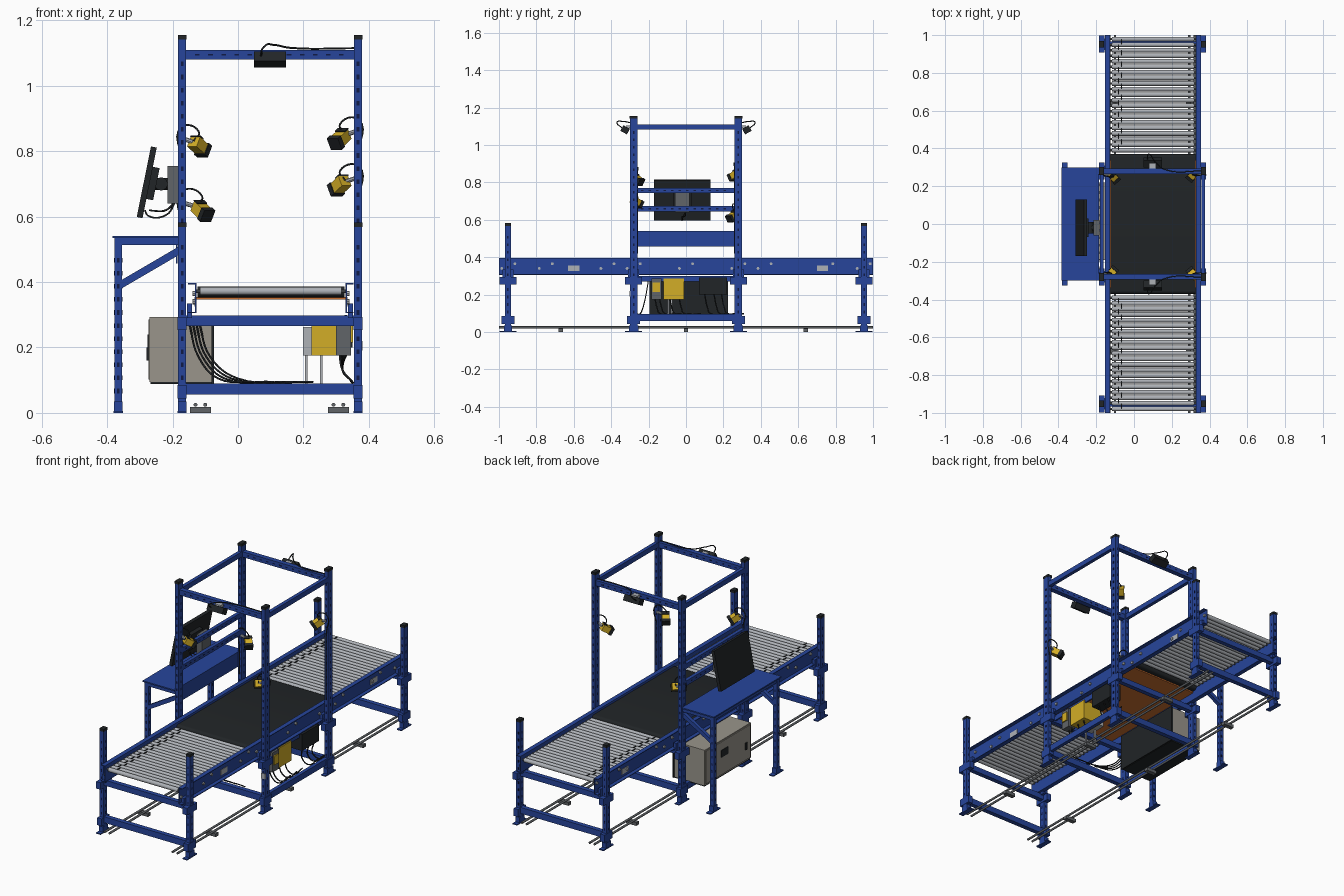
import bpy, bmesh, math
from mathutils import Vector, Matrix

if "Cube" in bpy.data.objects:
    bpy.data.objects.remove(bpy.data.objects["Cube"])

def mat(name, c):
    m = bpy.data.materials.new(name)
    m.diffuse_color = (*c, 1)
    m.use_nodes = True
    m.node_tree.nodes["Principled BSDF"].inputs["Base Color"].default_value = m.diffuse_color
    return m

BLUE = mat("blue_paint", (0.02, 0.06, 0.33))
DARK = mat("dark_rubber", (0.015, 0.018, 0.02))
NAVY = mat("slot_shadow", (0.005, 0.01, 0.06))
STEEL = mat("steel", (0.42, 0.44, 0.47))
BEIGE = mat("cabinet_grey", (0.32, 0.30, 0.26))
YELLOW = mat("yellow", (0.65, 0.42, 0.02))
ORANGE = mat("orange", (0.6, 0.16, 0.03))
PIPE = mat("pipe_grey", (0.12, 0.13, 0.14))

def finish(name, bm, m, smooth=False):
    bmesh.ops.recalc_face_normals(bm, faces=bm.faces)
    me = bpy.data.meshes.new(name)
    bm.to_mesh(me)
    bm.free()
    me.materials.append(m)
    ob = bpy.data.objects.new(name, me)
    bpy.context.collection.objects.link(ob)
    if smooth:
        bpy.context.view_layer.objects.active = ob
        ob.select_set(True)
        bpy.ops.object.shade_smooth_by_angle(angle=math.radians(40))
        ob.select_set(False)
    return ob

def boxes(name, bounds, m, M=Matrix()):
    """One mesh of many boxes, each (x0, x1, y0, y1, z0, z1)."""
    bm = bmesh.new()
    for x0, x1, y0, y1, z0, z1 in bounds:
        T = Matrix.Translation(((x0+x1)/2, (y0+y1)/2, (z0+z1)/2))
        bmesh.ops.create_cube(bm, size=1, matrix=M @ T @ Matrix.Diagonal((x1-x0, y1-y0, z1-z0, 1)))
    return finish(name, bm, m)

def rods(name, items, m, seg=16):
    """One mesh of cylinders, each (start, end, radius)."""
    bm = bmesh.new()
    for a, b, r in items:
        a, b = Vector(a), Vector(b)
        R = (b-a).to_track_quat('Z', 'Y').to_matrix().to_4x4()
        bmesh.ops.create_cone(bm, cap_ends=True, segments=seg, radius1=r, radius2=r, depth=(b-a).length,
                              matrix=Matrix.Translation((a+b)/2) @ R)
    return finish(name, bm, m, True)

def prism(name, pts, axis, a, b, m, smooth=False):
    """Extrude a profile: (x, z) along y, or (y, z) along x."""
    bm = bmesh.new()
    put = (lambda p, t: (p[0], t, p[1])) if axis == 'y' else (lambda p, t: (t, p[0], p[1]))
    f = bm.faces.new([bm.verts.new(put(p, a)) for p in pts])
    g = bmesh.ops.extrude_face_region(bm, geom=[f])
    d = Vector(put((0, 0), b-a))
    bmesh.ops.translate(bm, vec=d, verts=[v for v in g['geom'] if isinstance(v, bmesh.types.BMVert)])
    return finish(name, bm, m, smooth)

def cable(name, pts, r=0.003, m=DARK):
    cu = bpy.data.curves.new(name, 'CURVE')
    cu.dimensions = '3D'
    cu.bevel_depth, cu.bevel_resolution, cu.resolution_u = r, 1, 6
    sp = cu.splines.new('BEZIER')
    sp.bezier_points.add(len(pts)-1)
    for p, co in zip(sp.bezier_points, pts):
        p.co = co
        p.handle_left_type = p.handle_right_type = 'AUTO'
    cu.materials.append(m)
    bpy.context.collection.objects.link(bpy.data.objects.new(name, cu))

XL, XR, YM, YE = -0.171, 0.367, 0.28, 0.952   # post centre lines

# Posts with foot plates, caps and slot rows
def post(name, x, y, h, d, cap=True):
    boxes(name, [(x-.012, x+.012, y-d, y+d, 0, h)], BLUE)
    boxes(name+"_foot", [(x-.014, x+.014, y-.045, y+.045, 0, .006),
                         (x-.013, x+.013, y-d-.006, y+d+.006, 0, .035)], BLUE)
    if cap:
        boxes(name+"_cap", [(x-.013, x+.013, y-d-.001, y+d+.001, h-.012, h+.002)], DARK)
    n = int((h-.08)/.04)
    slots = []
    for i in range(n):
        z = .06 + i*.04
        slots.append((x-.0125, x+.0125, y-.004, y+.004, z, z+.014))
        slots.append((x-.004, x+.004, y-d-.0005, y+d+.0005, z, z+.014))
    boxes(name+"_slots", slots, NAVY)

for sx, x in (("left", XL), ("right", XR)):
    for sy, s in (("front", -1), ("back", 1)):
        post(f"tower_post_{sy}_{sx}", x, s*YM, 1.153, .02)
        post(f"conveyor_post_{sy}_{sx}", x, s*YE, .58, .016)

# Cross beams between posts, with end plates
for y, nm in ((-YE, "front_end"), (-YM, "front_tower"), (YM, "back_tower"), (YE, "back_end")):
    for z0, z1, w in ((.266, .297, .045), (.056, .09, .035)):
        boxes(f"cross_beam_{nm}", [(XL+.012, XR-.012, y-.013, y+.013, z0, z1)]
              + [(x-.014, x+.014, y-w, y+w, z0-.012, z1-.004) for x in (XL, XR)], BLUE)
    # angled support bracket under each rail
    for x in (-.148, .344):
        boxes("rail_bracket", [(x-.008, x+.008, y-.03, y+.03, .29, .335)], BLUE)
for s in (-1, 1):
    boxes("top_beam_cross", [(XL, XR, s*YM-.014, s*YM+.014, 1.08, 1.11)], BLUE)
    boxes("top_beam_slots", [(XL+.04+i*.04, XL+.054+i*.04, s*YM-.0145, s*YM+.0145, 1.092, 1.098)
                             for i in range(12)], NAVY)
for x in (XL, XR):
    boxes("top_beam_side", [(x-.01, x+.01, -YM, YM, 1.082, 1.11)], BLUE)
    boxes("low_beam_side", [(x-.01, x+.01, -YM, YM, .06, .095)], BLUE)
for z in (.645, .742):
    boxes("monitor_beam", [(XL-.01, XL+.01, -YM, YM, z, z+.028)], BLUE)
    boxes("monitor_beam_slots", [(XL-.0105, XL+.0105, -.24+i*.04, -.226+i*.04, z+.011, z+.017)
                                 for i in range(12)], NAVY)

# Conveyor side rails: channels opening outward, with bolts
for s in (-1, 1):
    X = lambda t: .1005 + s*t
    prof = [(.228, .305), (.253, .305), (.253, .309), (.232, .309),
            (.232, .393), (.253, .393), (.253, .397), (.228, .397)]
    prism("conveyor_rail", [(X(p[0]), p[1]) for p in prof], 'y', -1, 1, BLUE)
    rods("rail_bolts", [((X(.23), y+o, z), (X(.24), y+o, z), .008)
                        for y in (-.95, -.75, -.42, -.28, 0, .28, .42, .75, .95)
                        for o, z in ((-.035, .34), (.035, .365))], STEEL, 8)
    boxes("rail_plate", [(min(X(.231), X(.234)), max(X(.231), X(.234)), y-.03, y+.03, .325, .355)
                         for y in (-.6, .73)], STEEL)

# Rollers with hubs, drive grooves and bands
rollers, hubs, bands = [], [], []
for s in (-1, 1):
    for i in range(21):
        y = s*(.391 + i*.0294)
        rollers.append(((-.116, y, .372), (.317, y, .372), .0122))
        hubs.append(((-.129, y, .372), (.33, y, .372), .006))
        if i < 20:
            for x in ((-.083, -.066)[i % 2],):
                bands.append((x-.003, x+.003, min(y, y+s*.0294), max(y, y+s*.0294), .383, .3855))
rods("rollers", rollers, STEEL)
rods("roller_axles", hubs, PIPE, 8)
boxes("drive_bands", bands, DARK)

# Belt section: rounded loop over an orange bed
arc = [(.353 + .017*math.cos(a), .37 + .017*math.sin(a))
       for a in [math.radians(-90 + 22.5*k) for k in range(9)]]
prism("belt", arc + [(-y, z) for y, z in reversed(arc)], 'x', -.124, .325, DARK, True)
boxes("belt_bed", [(-.127, .328, -.34, .34, .346, .354)], ORANGE)

# Side shelf with apron, legs and diagonal braces
boxes("shelf_top", [(-.384, -.184, -.3, .3, .534, .541)], BLUE)
boxes("shelf_apron", [(-.19, -.185, -.27, .27, .457, .535)], BLUE)
for s in (-1, 1):
    y = s*YM
    post("shelf_leg", -.366, y, .534, .012, False)
    boxes("shelf_arm", [(-.36, -.18, y-.012, y+.012, .514, .534)], BLUE)
    prism("shelf_brace", [(-.36, .378), (-.182, .482), (-.182, .508), (-.36, .404)], 'y', y-.01, y+.01, BLUE)
boxes("shelf_edge", [(-.376, -.356, -YM, YM, .514, .534)], BLUE)

# Control cabinet
boxes("control_cabinet", [(-.27, -.08, -.19, .22, .095, .293)], BEIGE)
boxes("cabinet_door", [(-.274, -.269, -.182, .212, .102, .286)], BEIGE)
boxes("cabinet_back_plate", [(-.081, -.073, -.195, .225, .09, .295)], DARK)
boxes("cabinet_base", [(-.268, -.08, -.188, .218, .088, .096)], DARK)
boxes("cabinet_latch", [(-.279, -.273, -.15, -.135, .16, .2), (-.277, -.273, .02, .08, .2, .24)], DARK)

# Drive boxes under the right rail
boxes("yellow_drive_box", [(.225, .34, -.12, -.01, .175, .285)], YELLOW)
boxes("drive_box_lid", [(.198, .226, -.115, -.015, .175, .262)], STEEL)
boxes("switch_box", [(.3, .345, -.185, -.13, .175, .285)], PIPE)
boxes("switch_face", [(.345, .352, -.178, -.14, .215, .265)], YELLOW)
boxes("power_supply", [(.28, .35, .07, .22, .2, .292)], DARK)
boxes("outlet_tag", [(.355, .381, -.302, -.296, .19, .22)], STEEL)
boxes("drive_mount", [(.325, .333, -.26, .26, .27, .3)], BLUE)
for i, y in enumerate((-.17, -.145, -.09, -.04, .1, .15, .19)):
    cable("drive_cable", [(.31+.005*i, y, .2), (.32, y+.015, .13), (.345, y+.03, .1), (.345, y+.12, .098)], .0035)
boxes("conduit", [(.205, .213, -.08, -.072, .08, .18), (.25, .258, -.1, -.092, .08, .18)], STEEL)
for i in range(4):
    cable("cabinet_cable", [(-.15+.01*i, -.2, .28), (-.12+.012*i, -.22, .17), (-.06+.02*i, -.24, .105),
                            (.05+.06*i, -.265, .095)], .003)

# Floor pipes and clamps
rods("floor_pipes", [((x, -1, .025), (x, 1, .025), .006) for x in (-.13, -.1, .292, .322)], PIPE, 12)
boxes("pipe_clamps", [(x-.032, x+.032, y-.012, y+.012, 0, .018)
                      for x in (-.115, .307) for y in (-.67, 0, .64)], PIPE)

# Angled scanners on the tower posts
for nm, p, px in (("front_left", (-.12, -.26, .815), XL), ("back_left", (-.11, .25, .618), XL),
                  ("back_right", (.312, .26, .838), XR), ("front_right", (.312, -.265, .695), XR)):
    p = Vector(p)
    y0 = math.copysign(YM-.02, p.y)
    d = Vector((.1, 0, p.z-.2)) - p
    M = Matrix.Translation(p) @ d.to_track_quat('X', 'Z').to_matrix().to_4x4()
    boxes("scanner_body_"+nm, [(-.028, .015, -.019, .019, -.017, .017)], YELLOW, M)
    boxes("scanner_lens_"+nm, [(.015, .032, -.022, .022, -.02, .02), (-.03, -.012, -.02, .02, .017, .021)], DARK, M)
    rods("scanner_arm_"+nm, [(p - d.normalized()*.02, (px, y0, p.z+.025), .007)], STEEL, 8)
    cable("scanner_cable_"+nm, [p - d.normalized()*.03, p + Vector((0, 0, .045)), (px, y0, p.z+.06),
                                (px, y0, p.z-.05), (px, y0, .42)], .003)

# Overhead sensors at front and back
for s in (-1, 1):
    M = Matrix.Translation((.098, s*.325, 1.082)) @ Matrix.Rotation(s*.5, 4, 'X')
    boxes("overhead_sensor", [(-.049, .049, -.02, .02, -.018, .016)], DARK, M)
    boxes("overhead_sensor_mount", [(.08, .116, min(s*.285, s*.32), max(s*.285, s*.32), 1.09, 1.105)], STEEL)
    cable("overhead_cable", [(.07, s*.34, 1.09), (.08, s*.37, 1.12), (.11, s*.33, 1.125),
                             (.16, s*.29, 1.116), (XR, s*YM, 1.115)], .003)

# Tilted monitor on its bracket
M = Matrix.Translation((-.279, -.02, .705)) @ Matrix.Rotation(.2, 4, 'Y')
boxes("monitor", [(-.009, .009, -.15, .15, -.11, .11)], DARK, M)
boxes("monitor_rear_hub", [(.009, .03, -.05, .05, -.05, .05)], DARK, M)
rods("monitor_arm", [((-.26, -.02, .7), (-.2, -.02, .7), .018), ((-.235, -.05, .7), (-.235, .01, .7), .02)], DARK)
boxes("monitor_bracket", [(-.215, -.182, -.06, .02, .64, .755)], PIPE)
for o in (0, .015):
    cable("monitor_cable", [(-.285+o, -.02+o, .62), (-.275+o, -.02, .603+o), (-.22, -.02+o, .605+o),
                            (-.19, 0, .65)], .003)
